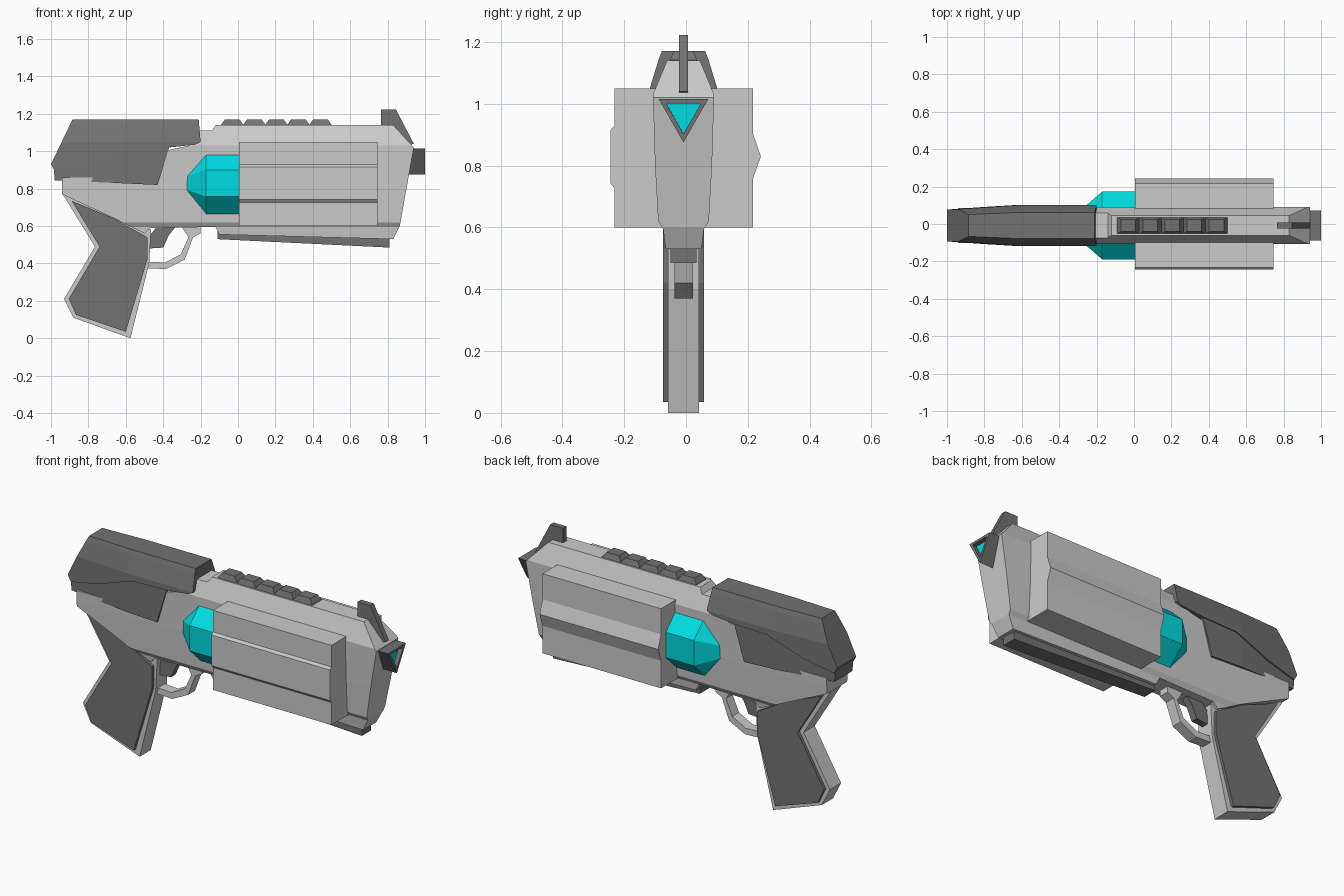
import bpy, bmesh, math
from mathutils import Vector

if "Cube" in bpy.data.objects:
    bpy.data.objects.remove(bpy.data.objects["Cube"])

C = -0.008  # centre plane of the gun in y


def material(name, rgb):
    m = bpy.data.materials.new(name)
    m.diffuse_color = (*rgb, 1)
    m.use_nodes = True
    m.node_tree.nodes["Principled BSDF"].inputs["Base Color"].default_value = m.diffuse_color
    return m


DARK = material("dark_grey", (0.17, 0.17, 0.17))
CYAN = material("cyan", (0.0, 0.72, 0.76))


def finish(name, bm, mat=None):
    bmesh.ops.recalc_face_normals(bm, faces=bm.faces)
    me = bpy.data.meshes.new(name)
    bm.to_mesh(me)
    bm.free()
    ob = bpy.data.objects.new(name, me)
    bpy.context.collection.objects.link(ob)
    if mat:
        me.materials.append(mat)
    return ob


def extrude(points, vec):
    bm = bmesh.new()
    face = bm.faces.new([bm.verts.new(p) for p in points])
    res = bmesh.ops.extrude_face_region(bm, geom=[face], use_keep_orig=True)
    moved = [g for g in res["geom"] if isinstance(g, bmesh.types.BMVert)]
    bmesh.ops.translate(bm, verts=moved, vec=vec)
    return bm


def lerp(table, t):
    if t <= table[0][0]:
        return table[0][1]
    for (a, u), (b, v) in zip(table, table[1:]):
        if t <= b:
            return u + (v - u) * (t - a) / (b - a)
    return table[-1][1]


def side_prism(name, pts, width, mat=None, taper=None):
    """Side profile (x, z) mirrored about the centre plane.
    width: half width, or (z, half width) steps; taper: (x, factor) steps."""
    bm = extrude([(x, -1, z) for x, z in pts], (0, 2, 0))
    widths = width if isinstance(width, list) else [(0, width)]
    taper = taper or [(0, 1)]
    cuts = [((0, 0, z), (0, 0, 1)) for z, _ in widths]
    cuts += [((x, 0, 0), (1, 0, 0)) for x, _ in taper] if len(taper) > 1 else []
    for co, no in cuts:
        bmesh.ops.bisect_plane(bm, geom=bm.verts[:] + bm.edges[:] + bm.faces[:],
                               plane_co=co, plane_no=no, dist=1e-4)
    for v in bm.verts:
        v.co.y = C + v.co.y * lerp(widths, v.co.z) * lerp(taper, v.co.x)
    return finish(name, bm, mat)


# Main body and barrel
side_prism("body", [
    (-0.94, 0.77), (-0.94, 0.86), (-0.45, 0.86), (-0.40, 1.0), (-0.22, 1.04),
    (-0.21, 1.11), (-0.14, 1.11), (-0.12, 1.14), (0.83, 1.14), (0.94, 1.02),
    (0.865, 0.6), (0.83, 0.53), (-0.10, 0.555), (-0.12, 0.595), (-0.47, 0.59),
    (-0.50, 0.56), (-0.66, 0.64)],
    [(0.53, 0.058), (0.595, 0.066), (0.62, 0.082), (0.8, 0.092), (1.03, 0.099), (1.14, 0.053)])

# Dark strip under the barrel
side_prism("under_rail", [(-0.11, 0.57), (-0.11, 0.53), (0.81, 0.485), (0.81, 0.55)], 0.042, DARK)

# Rear shell: upper cover overhanging the lower cover
taper = [(-1.0, 0.76), (-0.62, 1.0)]
side_prism("rear_upper_shell", [
    (-0.885, 1.17), (-0.21, 1.17), (-0.2, 1.05), (-0.23, 1.035), (-0.37, 1.02),
    (-0.58, 1.015), (-0.8, 0.935), (-0.98, 0.895), (-1.0, 0.93)],
    [(0.93, 0.112), (1.05, 0.109), (1.145, 0.08), (1.17, 0.07)], DARK, taper)
side_prism("rear_lower_shell", [
    (-0.98, 0.845), (-0.43, 0.82), (-0.365, 1.03), (-0.57, 1.03), (-0.8, 0.95), (-0.985, 0.91)],
    0.104, DARK, taper)

# Grip frame with raised dark panels
side_prism("grip", [
    (-0.94, 0.775), (-0.765, 0.49), (-0.93, 0.21), (-0.88, 0.11), (-0.575, 0.0),
    (-0.475, 0.40), (-0.465, 0.58), (-0.66, 0.66)], 0.05)
side_prism("grip_panels", [
    (-0.89, 0.735), (-0.74, 0.49), (-0.905, 0.21), (-0.865, 0.125), (-0.6, 0.035),
    (-0.485, 0.42), (-0.485, 0.54), (-0.66, 0.64)], 0.067, DARK)

# Trigger guard and trigger
side_prism("trigger_guard", [
    (-0.49, 0.375), (-0.385, 0.37), (-0.285, 0.42), (-0.24, 0.54), (-0.2, 0.56), (-0.2, 0.61),
    (-0.31, 0.61), (-0.265, 0.54), (-0.305, 0.45), (-0.39, 0.405), (-0.49, 0.41)], 0.03)
side_prism("trigger", [
    (-0.43, 0.6), (-0.48, 0.54), (-0.48, 0.48), (-0.40, 0.485), (-0.37, 0.55), (-0.33, 0.6)],
    0.02, DARK)

# Row of rail blocks on top
for i in range(5):
    x = -0.09 + 0.118 * i
    side_prism(f"rail_block_{i + 1}", [(x, 1.13), (x, 1.142), (x + 0.02, 1.17),
                                      (x + 0.098, 1.17), (x + 0.118, 1.142), (x + 0.118, 1.13)],
               [(1.142, 0.044), (1.17, 0.032)], DARK)

# Front sight blade
side_prism("front_sight", [(0.765, 1.12), (0.765, 1.222), (0.845, 1.222), (0.94, 1.04), (0.9, 1.03)],
           0.015, DARK)

# Wide housing: stepped band on one side, ridge on the other
housing = [(-0.224, 0.6), (-0.224, 0.727), (-0.236, 0.742), (-0.236, 0.915), (-0.224, 0.928),
           (-0.224, 1.05), (0.224, 1.05), (0.224, 0.905), (0.25, 0.83), (0.224, 0.755), (0.224, 0.6)]
finish("side_housing", extrude([(0.005, y + C, z) for y, z in housing], (0.742, 0, 0)))

# Cyan eight-sided power cell with a tapered end
bm = extrude([(0.05, C + 0.196 * math.cos(math.pi * (k + 0.5) / 4),
               0.829 + 0.187 * math.sin(math.pi * (k + 0.5) / 4)) for k in range(8)],
             (-0.22, 0, 0))
end = min(bm.faces, key=lambda f: f.calc_center_median().x)
tip = bmesh.ops.extrude_face_region(bm, geom=[end])["geom"]
bmesh.ops.delete(bm, geom=[end], context="FACES")
for v in [g for g in tip if isinstance(g, bmesh.types.BMVert)]:
    v.co = Vector((-0.285, C + (v.co.y - C) * 0.45, 0.829 + (v.co.z - 0.829) * 0.45))
finish("power_cell", bm, CYAN)


# Triangular muzzle with recessed cyan lens
def triangle(x, half, top, bottom):
    return [(x, C - half, top), (x, C + half, top), (x, C, bottom)]


bm = extrude(triangle(0.9, 0.08, 1.015, 0.875), (0.1, 0, 0))
front = max(bm.faces, key=lambda f: f.calc_center_median().x)
rim = front.verts[:]
inner = bmesh.ops.extrude_face_region(bm, geom=[front])["geom"]
bmesh.ops.delete(bm, geom=[front], context="FACES_ONLY")
inner_face = next(g for g in inner if isinstance(g, bmesh.types.BMFace))
centre = Vector((1.0, C, 0.968))
for v in inner_face.verts:
    v.co = centre + (v.co - centre) * 0.7
floor = bmesh.ops.extrude_face_region(bm, geom=[inner_face])["geom"]
bmesh.ops.delete(bm, geom=[inner_face], context="FACES_ONLY")
bmesh.ops.translate(bm, verts=[g for g in floor if isinstance(g, bmesh.types.BMVert)],
                    vec=(-0.03, 0, 0))
finish("muzzle", bm, DARK)
finish("muzzle_lens", extrude(triangle(0.96, 0.056, 1.001, 0.903), (0.015, 0, 0)), CYAN)
